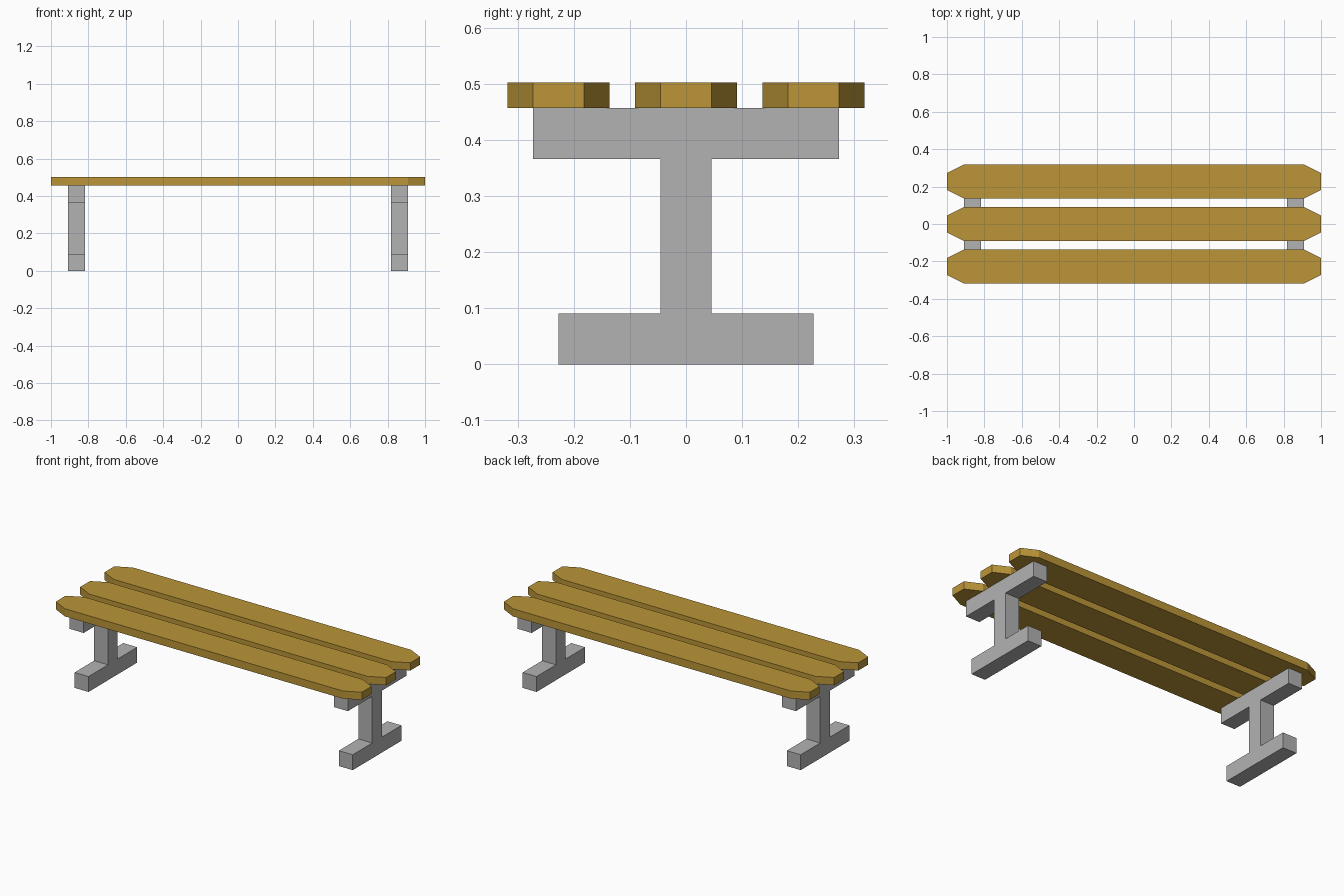
import bpy
import bmesh
from mathutils import Vector

if "Cube" in bpy.data.objects:
    bpy.data.objects.remove(bpy.data.objects["Cube"])

U = 1 / 11  # basic timber thickness of the bench


def make_material(name, color):
    mat = bpy.data.materials.new(name)
    mat.diffuse_color = (*color, 1)
    mat.use_nodes = True
    mat.node_tree.nodes["Principled BSDF"].inputs["Base Color"].default_value = mat.diffuse_color
    return mat


def extrude_profile(name, points, direction, material):
    """Make a flat-faced solid by extruding a closed outline."""
    bm = bmesh.new()
    face = bm.faces.new([bm.verts.new(p) for p in points])
    result = bmesh.ops.extrude_face_region(bm, geom=[face])
    moved = [g for g in result["geom"] if isinstance(g, bmesh.types.BMVert)]
    bmesh.ops.translate(bm, verts=moved, vec=Vector(direction))
    bmesh.ops.recalc_face_normals(bm, faces=bm.faces)
    mesh = bpy.data.meshes.new(name)
    bm.to_mesh(mesh)
    bm.free()
    mesh.materials.append(material)
    obj = bpy.data.objects.new(name, mesh)
    bpy.context.collection.objects.link(obj)
    return obj


wood = make_material("wood", (0.497, 0.300, 0.039))
concrete = make_material("concrete", (0.448, 0.448, 0.448))

# I-shaped supports: foot, post and wider top beam in one outline
foot, post, beam = 2.5 * U, 0.5 * U, 3 * U
z0, z1, z2, z3 = 0, U, 0.366, 0.457
half = [(foot, z0), (foot, z1), (post, z1), (post, z2), (beam, z2), (beam, z3)]
outline = half + [(-y, z) for y, z in reversed(half)]
for side, x in (("left", -10 * U), ("right", 9 * U)):
    extrude_profile(side + "_support", [(x, y, z) for y, z in outline],
                    (U, 0, 0), concrete)

# Seat planks with clipped corners
plank = [(-1, -U / 2), (-10 * U, -U), (10 * U, -U), (1, -U / 2),
         (1, U / 2), (10 * U, U), (-10 * U, U), (-1, U / 2)]
for part, y0 in (("front", -2.5 * U), ("middle", 0), ("back", 2.5 * U)):
    extrude_profile(part + "_seat_plank", [(x, y + y0, z3) for x, y in plank],
                    (0, 0, U / 2), wood)
